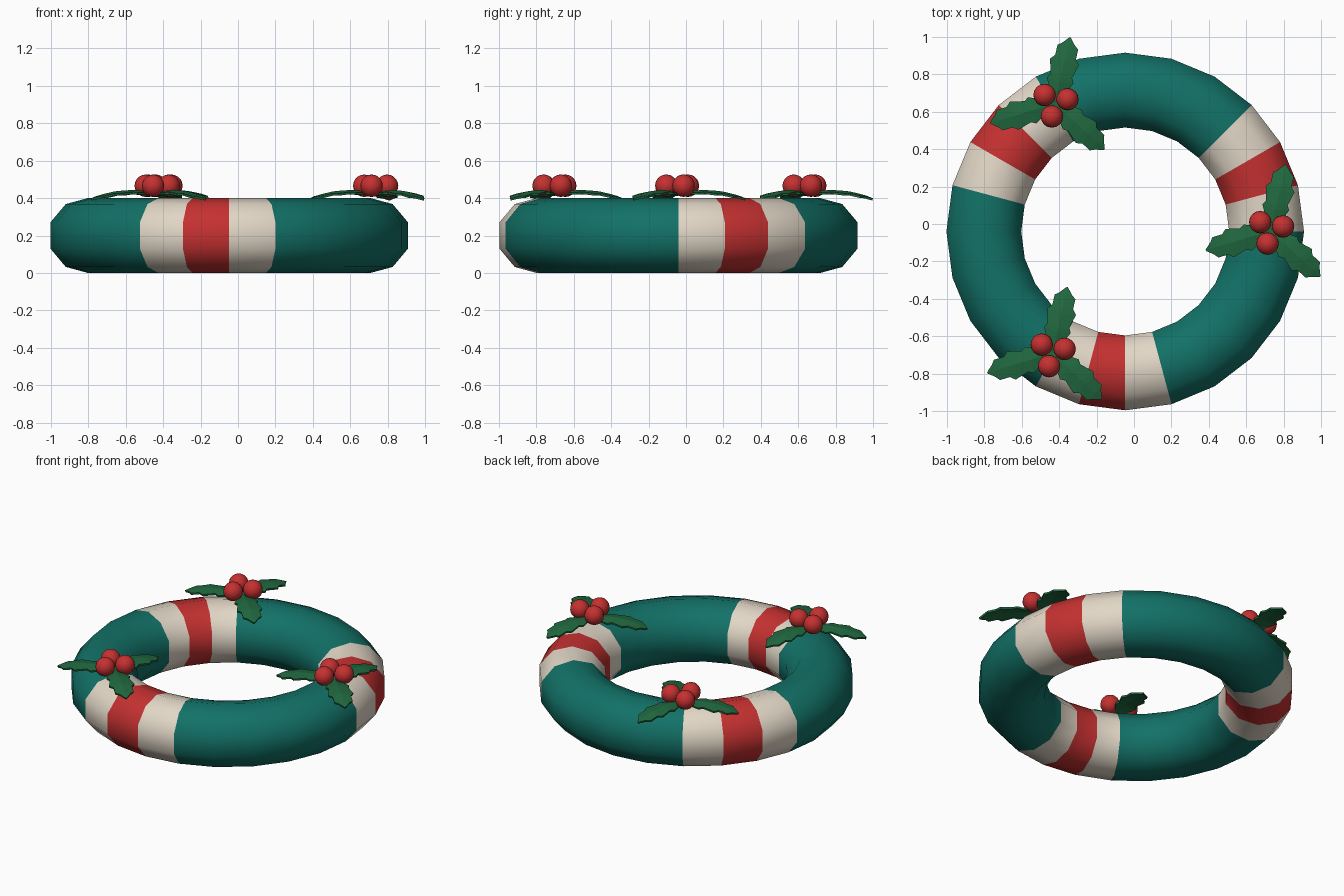
import bpy, bmesh, math
from mathutils import Vector, Matrix

if "Cube" in bpy.data.objects:
    bpy.data.objects.remove(bpy.data.objects["Cube"])


def material(name, rgb):
    m = bpy.data.materials.new(name)
    m.diffuse_color = (*rgb, 1)
    m.use_nodes = True
    m.node_tree.nodes["Principled BSDF"].inputs["Base Color"].default_value = m.diffuse_color
    return m


teal = material("teal", (0.006, 0.165, 0.135))
cream = material("cream", (0.76, 0.68, 0.57))
red = material("red", (0.56, 0.03, 0.03))
green = material("leaf green", (0.015, 0.14, 0.05))


def make_object(name, bm, mats, smooth):
    bmesh.ops.recalc_face_normals(bm, faces=bm.faces)
    me = bpy.data.meshes.new(name)
    for f in bm.faces:
        f.smooth = smooth
    bm.to_mesh(me)
    bm.free()
    for m in mats:
        me.materials.append(m)
    ob = bpy.data.objects.new(name, me)
    bpy.context.collection.objects.link(ob)
    return ob


# Ring: 24 segments, ten-sided section, bands repeat every 8 segments
CX, CY, R, SEG = -0.047, -0.04, 0.756, 24
quarter = [(0.2, 0.07), (0.118, 0.168)]
section = quarter + [(0, 0.2)] + [(-x, z) for x, z in reversed(quarter)]
section += [(-x, -z) for x, z in section]
bm = bmesh.new()
rings = []
for i in range(SEG):
    a = math.tau * i / SEG
    rings.append([bm.verts.new((CX + (R + x) * math.cos(a),
                                CY + (R + x) * math.sin(a), 0.2 + z)) for x, z in section])
n = len(section)
for i in range(SEG):
    p, q = rings[i], rings[(i + 1) % SEG]
    for j in range(n):
        k = (j + 1) % n
        f = bm.faces.new((p[j], q[j], q[k], p[k]))
        f.material_index = {0: 1, 1: 2, 2: 1}.get(i % 8, 0)
make_object("ring", bm, [teal, cream, red], True)

# Holly leaf: spiky outline (distance, half width), arched and lightly folded
outline = [(0.0, 0.02), (0.06, 0.045), (0.115, 0.072), (0.14, 0.058), (0.215, 0.078),
           (0.24, 0.056), (0.295, 0.056), (0.312, 0.034), (0.36, 0.003)]


def make_leaf(name, origin, angle):
    bm = bmesh.new()
    rows = []
    for d, w in outline:
        z = 0.022 - 0.9 * (d - 0.14) ** 2
        rows.append([bm.verts.new((d + (0.012 if s and 0 < d < 0.35 else 0), s * w,
                                   z - 0.012 * abs(s) * w / 0.07)) for s in (-1, 0, 1)])
    for p, q in zip(rows, rows[1:]):
        for j in (0, 1):
            bm.faces.new((p[j], q[j], q[j + 1], p[j + 1]))
    bmesh.ops.transform(bm, matrix=Matrix.Translation(origin) @ Matrix.Rotation(angle, 4, 'Z'),
                        verts=bm.verts)
    ob = make_object(name, bm, [green], False)
    mod = ob.modifiers.new("thickness", 'SOLIDIFY')
    mod.thickness = 0.012
    mod.offset = 0


def make_berry(name, centre):
    bm = bmesh.new()
    bmesh.ops.create_uvsphere(bm, u_segments=16, v_segments=10, radius=0.06,
                              matrix=Matrix.Translation(centre))
    make_object(name, bm, [red], True)


# Three identical sprigs, each with three leaves and three berries
sprigs = [(0.73, -0.035), (-0.423, 0.645), (-0.438, -0.69)]
berries = [(-0.055, 0.045), (0.067, 0.022), (-0.016, -0.07)]
for s, (x, y) in enumerate(sprigs, 1):
    for i in range(3):
        make_leaf(f"holly_leaf_{s}_{i + 1}", Vector((x, y, 0.415)), math.radians(77 + 120 * i))
    for i, (bx, by) in enumerate(berries, 1):
        make_berry(f"berry_{s}_{i}", Vector((x + bx, y + by, 0.466)))
